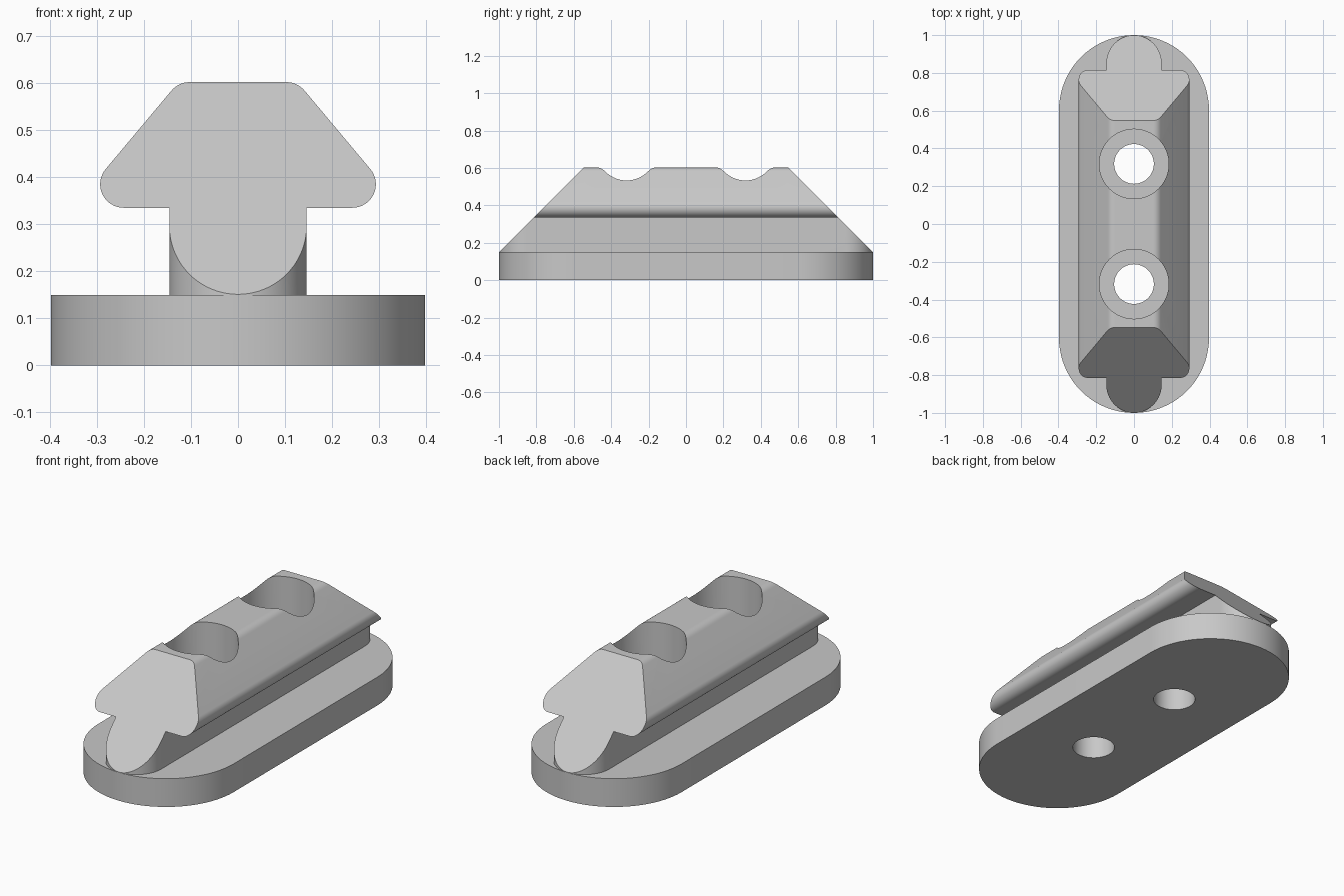
import bpy, bmesh
from math import sin, cos, pi, radians
from mathutils import Vector

default = bpy.data.objects.get("Cube")
if default:
    bpy.data.objects.remove(default, do_unlink=True)

grey = bpy.data.materials.new("plain_grey")
grey.use_nodes = True
grey.diffuse_color = (0.58, 0.58, 0.58, 1)
grey.node_tree.nodes["Principled BSDF"].inputs["Base Color"].default_value = (0.58, 0.58, 0.58, 1)


def arc(cx, cy, r, start, end, n):
    """Points along an arc, angles in degrees."""
    angles = [radians(start + (end - start) * i / n) for i in range(n + 1)]
    return [(cx + r * cos(a), cy + r * sin(a)) for a in angles]


def prism(name, points, sweep):
    """Close a 3D outline and sweep it into a solid."""
    bm = bmesh.new()
    face = bm.faces.new([bm.verts.new(p) for p in points])
    swept = bmesh.ops.extrude_face_region(bm, geom=[face])["geom"]
    moved = [v for v in swept if isinstance(v, bmesh.types.BMVert)]
    bmesh.ops.translate(bm, verts=moved, vec=sweep)
    bmesh.ops.recalc_face_normals(bm, faces=bm.faces)
    mesh = bpy.data.meshes.new(name)
    bm.to_mesh(mesh)
    bm.free()
    mesh.materials.append(grey)
    ob = bpy.data.objects.new(name, mesh)
    bpy.context.collection.objects.link(ob)
    return ob


def slot(name, r, half_length, z0, z1):
    """Upright prism with two rounded ends; half_length = r makes a cylinder."""
    c = half_length - r
    outline = arc(0, c, r, 0, 180, 40) + arc(0, -c, r, 180, 360, 40)
    if c < 1e-6:
        outline = arc(0, 0, r, 0, 360, 64)[:-1]
    return prism(name, [(x, y, z0) for x, y in outline], (0, 0, z1 - z0))


def combine(target, tool, operation):
    """Apply a boolean and discard the tool."""
    tool.hide_render = True
    mod = target.modifiers.new("combine", "BOOLEAN")
    mod.operation, mod.object, mod.solver = operation, tool, "EXACT"
    bpy.context.view_layer.update()
    evaluated = target.evaluated_get(bpy.context.evaluated_depsgraph_get())
    mesh = bpy.data.meshes.new_from_object(evaluated)
    target.modifiers.clear()
    target.data = mesh
    bpy.data.objects.remove(tool, do_unlink=True)


# Base plate with rounded ends
base = slot("base_plate", 0.397, 1.0, 0, 0.15)

# Arrow-shaped head on a narrow neck
half = arc(0.243, 0.385, 0.05, -90, 40, 16) + arc(0.103, 0.552, 0.05, 40, 90, 8)
profile = half + [(-x, z) for x, z in reversed(half)]
rail = prism("rail", [(x, -1.2, z) for x, z in profile], (0, 2.4, 0))
combine(rail, slot("neck", 0.146, 0.999, 0.15, 0.42), "UNION")

# Both rail ends are cut at 45 degrees
bm = bmesh.new()
bm.from_mesh(rail.data)
for side in (-1, 1):
    cut = bmesh.ops.bisect_plane(
        bm, geom=bm.verts[:] + bm.edges[:] + bm.faces[:], dist=1e-5,
        plane_co=Vector((0, side, 0.15)), plane_no=Vector((0, side, 1)).normalized(),
        clear_outer=True)
    rim = [e for e in cut["geom_cut"] if isinstance(e, bmesh.types.BMEdge)]
    bmesh.ops.holes_fill(bm, edges=rim, sides=0)
bmesh.ops.recalc_face_normals(bm, faces=bm.faces)
bm.to_mesh(rail.data)
bm.free()

# Two screw holes with wide recesses from the top
for y in (-0.318, 0.318):
    for target, r, z0, z1 in ((base, 0.105, -0.1, 0.3),
                              (rail, 0.105, 0, 0.5),
                              (rail, 0.184, 0.34, 0.8)):
        drill = slot("drill", r, r, z0, z1)
        drill.location.y = y
        combine(target, drill, "DIFFERENCE")

# Smooth the round walls, keep the edges sharp
for ob in (base, rail):
    bpy.ops.object.select_all(action="DESELECT")
    ob.select_set(True)
    bpy.context.view_layer.objects.active = ob
    bpy.ops.object.shade_smooth_by_angle(angle=radians(30))
